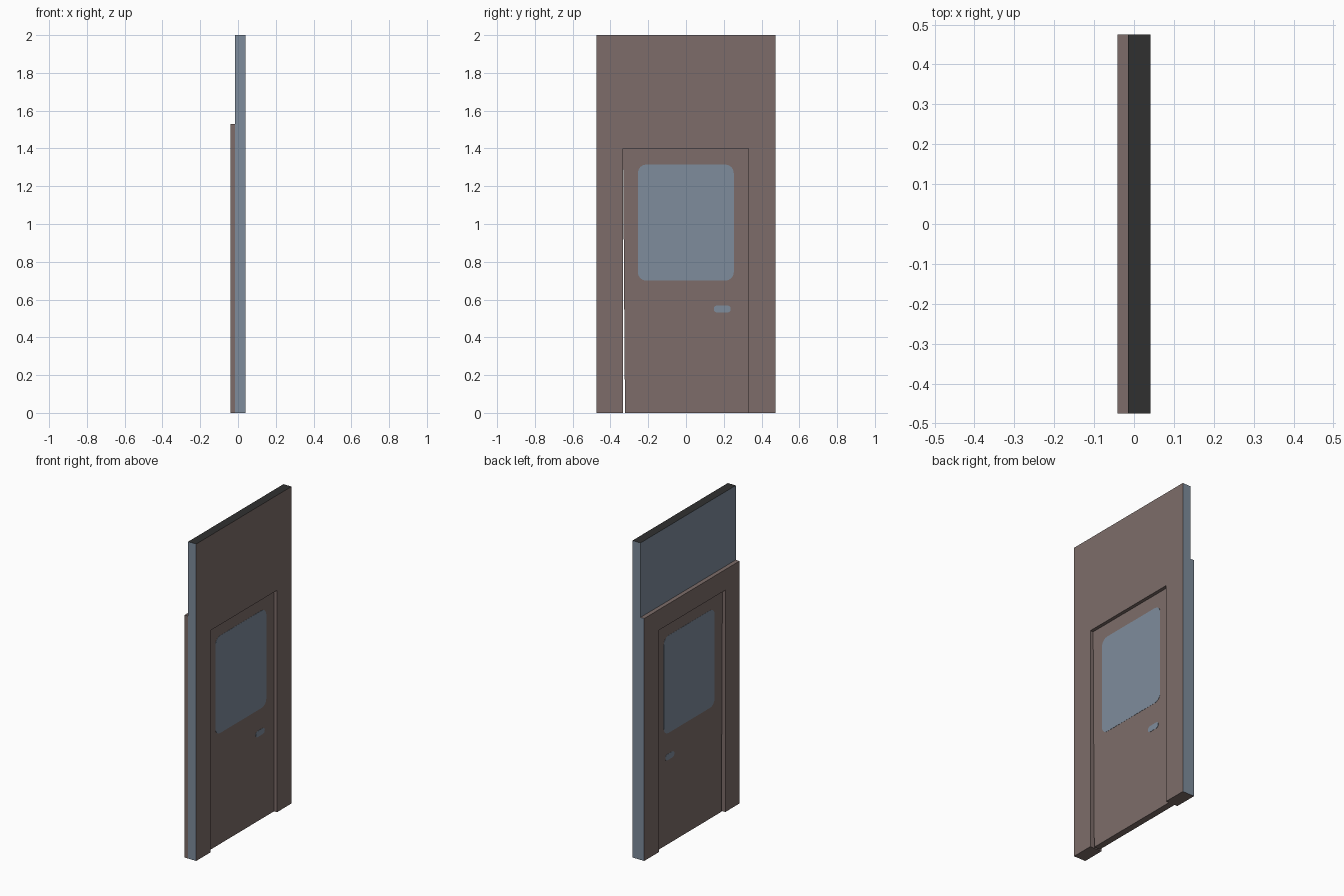
import bpy, bmesh, math

if "Cube" in bpy.data.objects:
    bpy.data.objects.remove(bpy.data.objects["Cube"])


def material(name, color):
    m = bpy.data.materials.new(name)
    m.diffuse_color = (*color, 1)
    m.use_nodes = True
    m.node_tree.nodes["Principled BSDF"].inputs["Base Color"].default_value = m.diffuse_color
    return m


BROWN = material("brown", (0.205, 0.152, 0.142))
BLUE = material("blue grey", (0.21, 0.265, 0.335))
DARK = material("dark grey", (0.03, 0.03, 0.03))


def extrude_x(name, profile, x0, x1, mats, rule=None):
    """Extrude a (y, z) outline from x0 to x1; rule(normal, centre) picks the material."""
    bm = bmesh.new()
    back = [bm.verts.new((x0, y, z)) for y, z in profile]
    front = [bm.verts.new((x1, y, z)) for y, z in profile]
    bm.faces.new(back)
    bm.faces.new(front)
    n = len(profile)
    for i in range(n):
        j = (i + 1) % n
        bm.faces.new((back[i], back[j], front[j], front[i]))
    bmesh.ops.recalc_face_normals(bm, faces=bm.faces)
    bm.normal_update()
    if rule:
        for f in bm.faces:
            f.material_index = rule(f.normal, f.calc_center_median())
    me = bpy.data.meshes.new(name)
    bm.to_mesh(me)
    bm.free()
    for m in mats:
        me.materials.append(m)
    ob = bpy.data.objects.new(name, me)
    bpy.context.collection.objects.link(ob)
    return ob


def portal(top):
    """Upright panel outline with the doorway cut out."""
    return [(-0.475, 0), (-0.475, top), (0.475, top), (0.475, 0),
            (0.33, 0), (0.33, 1.4), (-0.333, 1.4), (-0.333, 0)]


def rounded(y0, y1, z0, z1, r, steps=4):
    pts = []
    for k, (cy, cz) in enumerate([(y1 - r, z1 - r), (y0 + r, z1 - r),
                                  (y0 + r, z0 + r), (y1 - r, z0 + r)]):
        for s in range(steps + 1):
            a = math.pi / 2 * (k + s / steps)
            pts.append((cy + r * math.cos(a), cz + r * math.sin(a)))
    return pts


def panel_rule(n, c):
    if n.z > 0.9 and c.z > 1.9:
        return 2                      # dark top edge
    if n.x < -0.9 or (abs(n.y) > 0.9 and abs(c.y) > 0.4):
        return 1                      # blue back and outer ends
    return 0


# Tall wall panel and the lower frame behind it
extrude_x("wall_panel", portal(2.0), -0.015, 0.041, (BROWN, BLUE, DARK), panel_rule)
extrude_x("back_frame", portal(1.53), -0.041, -0.015, (BROWN, BLUE),
          lambda n, c: 1 if n.y > 0.9 and c.y > 0.4 else 0)

# Door leaf, slightly tapered along one edge
XB, XF = -0.021, 0.02
extrude_x("door", [(-0.323, 0), (-0.333, 1.4), (0.33, 1.4), (0.33, 0)], XB, XF, (BROWN,))

# Window and handle plates on both faces of the door
for side, x0, x1 in (("front", XF, XF + 0.001), ("back", XB - 0.001, XB)):
    extrude_x("window_" + side, rounded(-0.255, 0.253, 0.70, 1.315, 0.045), x0, x1, (BLUE,))
    extrude_x("handle_" + side, rounded(0.147, 0.237, 0.531, 0.569, 0.0185), x0, x1, (BLUE,))
